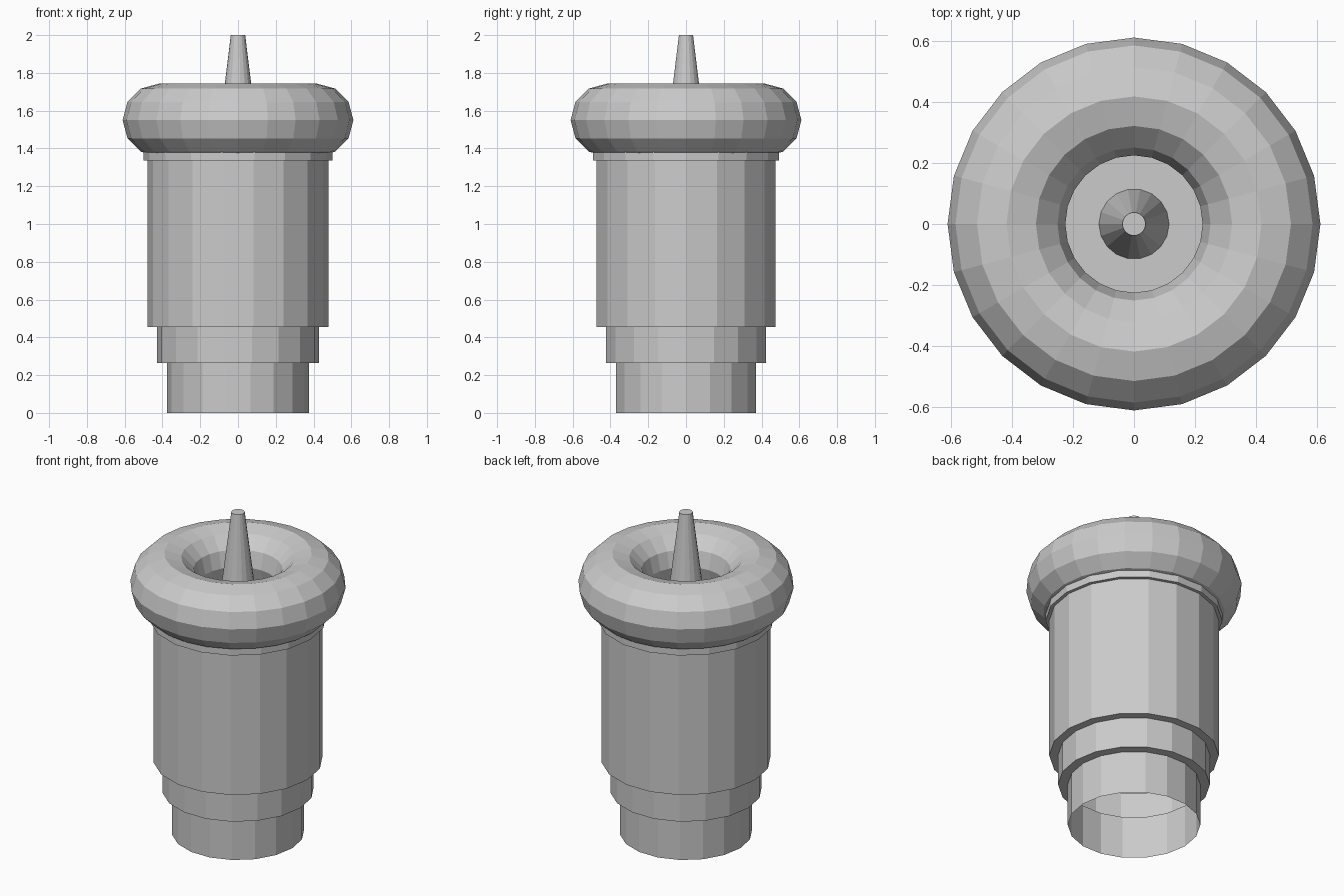
import bpy, bmesh
from math import cos, sin, radians, tau

if "Cube" in bpy.data.objects:
    bpy.data.objects.remove(bpy.data.objects["Cube"])


def lathe(name, profile, sides, closed=False, cap_top=False):
    """Revolve an (r, z) profile around z, with a vertex column on +x."""
    bm = bmesh.new()
    rings = [[bm.verts.new((r * cos(tau * i / sides), r * sin(tau * i / sides), z))
              for i in range(sides)] for r, z in profile]
    pairs = list(zip(rings, rings[1:]))
    if closed:
        pairs.append((rings[-1], rings[0]))
    for lo, hi in pairs:
        for i in range(sides):
            j = (i + 1) % sides
            bm.faces.new((lo[i], lo[j], hi[j], hi[i]))
    if cap_top:
        bm.faces.new(rings[-1])
    mesh = bpy.data.meshes.new(name)
    bm.to_mesh(mesh)
    bm.free()
    obj = bpy.data.objects.new(name, mesh)
    bpy.context.collection.objects.link(obj)
    return obj


# Stepped body: open underneath, closed by the floor inside the rim
lathe("body", [(0.375, 0), (0.375, 0.265), (0.43, 0.265), (0.43, 0.455),
               (0.48, 0.455), (0.48, 1.335), (0.5, 1.335), (0.5, 1.38)],
      18, cap_top=True)

# Thick rounded rim
rim = [(0.418 + 0.193 * cos(radians(a)), 1.55 + 0.193 * sin(radians(a)))
       for a in range(0, 360, 30)]
lathe("rim", rim, 24, closed=True)

# Tapered centre spike
lathe("spike", [(0.115, 1.38), (0.038, 2.0)], 18, cap_top=True)
